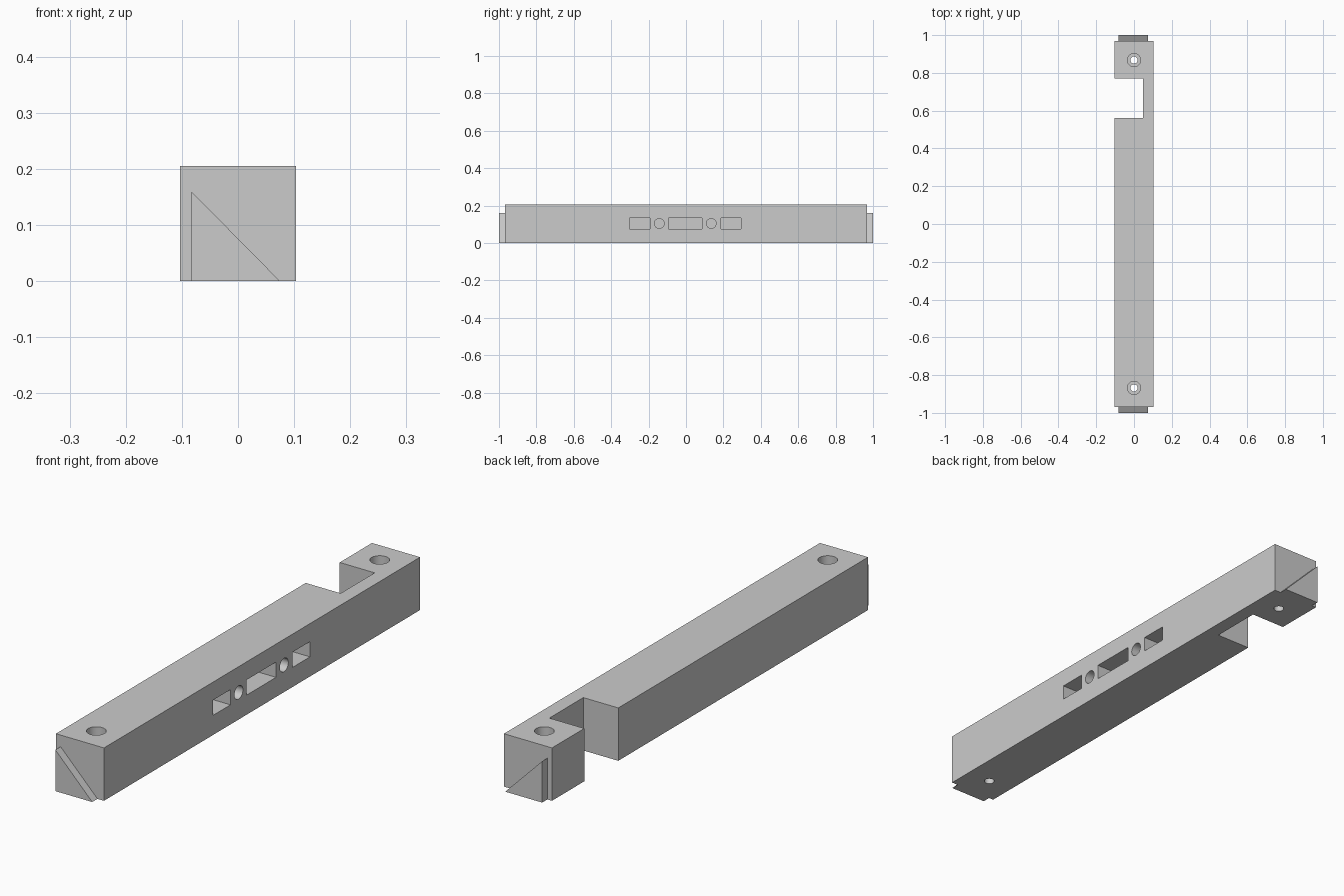
import bpy
import bmesh
import math

default = bpy.data.objects.get("Cube")
if default:
    bpy.data.objects.remove(default, do_unlink=True)

HALF, TOP, END = 0.103, 0.205, 0.968

grey = bpy.data.materials.new("plain grey")
grey.use_nodes = True
grey.diffuse_color = (0.6, 0.6, 0.6, 1)
grey.node_tree.nodes["Principled BSDF"].inputs["Base Color"].default_value = (0.6, 0.6, 0.6, 1)


def add_object(name, bm):
    bmesh.ops.recalc_face_normals(bm, faces=bm.faces)
    mesh = bpy.data.meshes.new(name)
    bm.to_mesh(mesh)
    bm.free()
    mesh.materials.append(grey)
    obj = bpy.data.objects.new(name, mesh)
    bpy.context.collection.objects.link(obj)
    return obj


def box(name, x, y, z):
    bm = bmesh.new()
    bmesh.ops.create_cube(bm, size=1)
    for v in bm.verts:
        v.co = [lo + (c + 0.5) * (hi - lo) for c, (lo, hi) in zip(v.co, (x, y, z))]
    return add_object(name, bm)


def cylinder(name, radius, depth, location, lying=False):
    bpy.ops.mesh.primitive_cylinder_add(
        vertices=40, radius=radius, depth=depth, location=location,
        rotation=(0, math.pi / 2 if lying else 0, 0))
    obj = bpy.context.object
    obj.name = name
    obj.data.materials.append(grey)
    return obj


def cut(target, cutter):
    mod = target.modifiers.new("cut", "BOOLEAN")
    mod.operation, mod.solver, mod.object = "DIFFERENCE", "EXACT", cutter
    bpy.context.view_layer.objects.active = target
    bpy.ops.object.modifier_apply(modifier=mod.name)
    bpy.data.objects.remove(cutter, do_unlink=True)


# Square bar
bar = box("bar", (-HALF, HALF), (-END, END), (0, TOP))

# Open notch through the right side
cut(bar, box("notch_cutter", (-0.2, 0.047), (0.562, 0.77), (-0.1, 0.3)))

# Counterbored screw holes at both ends
for y in (-0.868, 0.868):
    cut(bar, cylinder("bore_cutter", 0.035, 0.2, (0, y, 0.2)))
    cut(bar, cylinder("screw_cutter", 0.019, 0.6, (0, y, 0)))

# Rectangular and round pockets in the left side
for y, half_width in ((-0.247, 0.054), (-0.004, 0.09), (0.24, 0.054)):
    cut(bar, box("pocket_cutter", (-0.05, 0.2), (y - half_width, y + half_width), (0.076, 0.135)))
for y in (-0.143, 0.135):
    cut(bar, cylinder("round_cutter", 0.026, 0.25, (0.075, y, 0.105), lying=True))

bpy.ops.object.select_all(action="DESELECT")
bar.select_set(True)
bpy.context.view_layer.objects.active = bar
bpy.ops.object.shade_smooth_by_angle(angle=math.radians(30))

# Triangular locating tabs on both ends
for name, side in (("front_tab", -1), ("back_tab", 1)):
    bm = bmesh.new()
    profile = ((-0.083, 0), (0.075, 0), (-0.083, 0.16))
    face = bm.faces.new([bm.verts.new((x, side * END, z)) for x, z in profile])
    result = bmesh.ops.extrude_face_region(bm, geom=[face], use_keep_orig=True)
    for v in result["geom"]:
        if isinstance(v, bmesh.types.BMVert):
            v.co.y = side
    add_object(name, bm)
